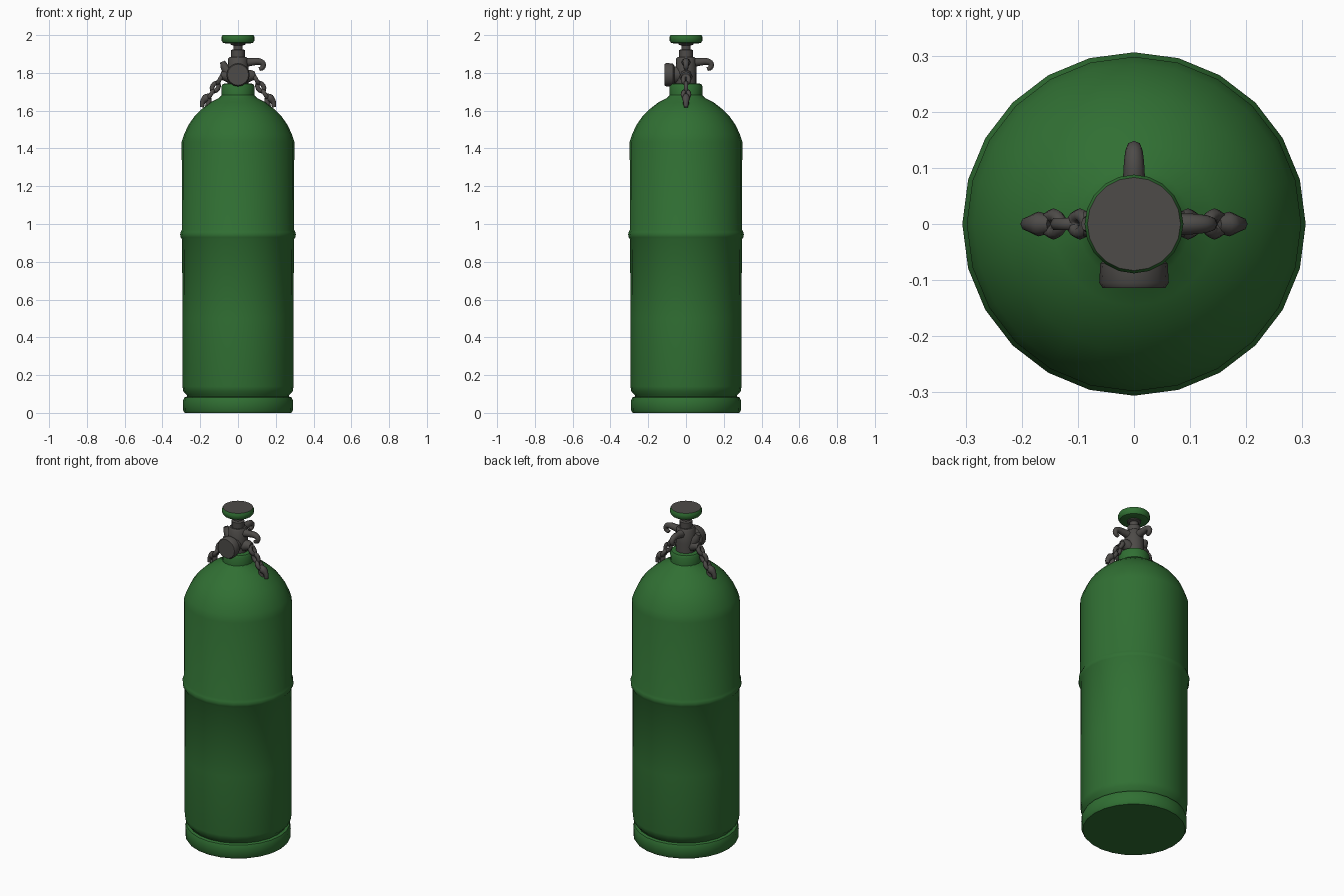
import bpy, bmesh, math
from mathutils import Vector, Matrix

cube = bpy.data.objects.get("Cube")
if cube:
    bpy.data.objects.remove(cube, do_unlink=True)


def material(name, rgb):
    m = bpy.data.materials.new(name)
    m.use_nodes = True
    m.diffuse_color = (*rgb, 1)
    bsdf = next(n for n in m.node_tree.nodes if n.type == "BSDF_PRINCIPLED")
    bsdf.inputs["Base Color"].default_value = (*rgb, 1)
    bsdf.inputs["Roughness"].default_value = 0.7
    return m


GREEN = material("bottle green", (0.03, 0.16, 0.033))
GREY = material("dark metal", (0.075, 0.07, 0.065))


def finish(name, bm, mats, angle=40):
    bmesh.ops.recalc_face_normals(bm, faces=bm.faces[:])
    mesh = bpy.data.meshes.new(name)
    bm.to_mesh(mesh)
    bm.free()
    obj = bpy.data.objects.new(name, mesh)
    bpy.context.collection.objects.link(obj)
    for m in mats:
        mesh.materials.append(m)
    bpy.ops.object.select_all(action="DESELECT")
    obj.select_set(True)
    bpy.context.view_layer.objects.active = obj
    bpy.ops.object.shade_smooth_by_angle(angle=math.radians(angle))
    return obj


def lathe(name, profile, mats, sides=24, matrix=Matrix(), rule=None):
    """Revolve (radius, height) points about z and cap both ends."""
    bm = bmesh.new()
    rings = []
    for r, z in profile:
        rings.append([bm.verts.new((r * math.cos(a), r * math.sin(a), z))
                      for a in (math.tau * i / sides for i in range(sides))])
    for low, high in zip(rings, rings[1:]):
        for i in range(sides):
            j = (i + 1) % sides
            bm.faces.new((low[i], low[j], high[j], high[i]))
    bm.faces.new(rings[0][::-1])
    bm.faces.new(rings[-1])
    bm.normal_update()
    if rule:
        for f in bm.faces:
            f.material_index = rule(f)
    bm.transform(matrix)
    return finish(name, bm, mats)


def tube(name, points, sides=8):
    """Bent bar through (x, y, z, radius) points, as a smooth curve made mesh."""
    curve = bpy.data.curves.new(name, "CURVE")
    curve.dimensions = "3D"
    curve.bevel_depth = 1
    curve.bevel_resolution = sides // 4
    curve.use_fill_caps = True
    curve.resolution_u = 4
    spline = curve.splines.new("BEZIER")
    spline.bezier_points.add(len(points) - 1)
    for bp, (x, y, z, r) in zip(spline.bezier_points, points):
        bp.co = (x, y, z)
        bp.radius = r
        bp.handle_left_type = bp.handle_right_type = "AUTO"
    helper = bpy.data.objects.new(name + " path", curve)
    bpy.context.collection.objects.link(helper)
    bm = bmesh.new()
    bm.from_mesh(helper.to_mesh())
    bpy.data.objects.remove(helper, do_unlink=True)
    return finish(name, bm, [GREY], 60)


def link(name, start, end, width, thick, twist):
    """Stretched ring joining two points, turned about its own length."""
    start, end = Vector(start), Vector(end)
    bm = bmesh.new()
    half = (end - start).length / 2 + thick
    steps, sides = 12, 6
    grid = []
    for i in range(steps):
        a = math.tau * i / steps
        ring = []
        for k in range(sides):
            b = math.tau * k / sides
            out = thick * math.cos(b)
            ring.append(bm.verts.new(((half - thick + out) * math.cos(a),
                                      (width - thick + out) * math.sin(a),
                                      thick * math.sin(b))))
        grid.append(ring)
    for i in range(steps):
        a, b = grid[i], grid[(i + 1) % steps]
        for k in range(sides):
            j = (k + 1) % sides
            bm.faces.new((a[k], b[k], b[j], a[j]))
    turn = (end - start).to_track_quat("X", "Z").to_matrix().to_4x4()
    bm.transform(Matrix.Translation((start + end) / 2) @ turn
                 @ Matrix.Rotation(twist, 4, "X"))
    return finish(name, bm, [GREY], 80)


# Tank: shell with domed shoulder and rolled rib
lathe("tank_shell", [
    (0.26, 0.07), (0.272, 0.095), (0.29, 0.115), (0.294, 0.14), (0.294, 0.5),
    (0.296, 0.918), (0.304, 0.93), (0.306, 0.945), (0.303, 0.958),
    (0.297, 0.97), (0.298, 1.435), (0.285, 1.475), (0.262, 1.525),
    (0.229, 1.572), (0.19, 1.61), (0.145, 1.645), (0.1, 1.668),
    (0.085, 1.685)], [GREEN])
lathe("base_ring", [(0.282, 0), (0.29, 0.012), (0.291, 0.065), (0.284, 0.082),
                    (0.262, 0.088)], [GREEN])
lathe("neck_collar", [(0.09, 1.66), (0.086, 1.69), (0.087, 1.73), (0.08, 1.742),
                      (0.05, 1.745)], [GREEN], 20)

# Valve: body, stem and handwheel
lathe("valve_body", [(0.056, 1.73), (0.056, 1.80), (0.052, 1.875),
                     (0.044, 1.885)], [GREY], 16)
lathe("valve_stem", [(0.036, 1.87), (0.036, 1.92), (0.025, 1.925), (0.025, 1.945),
                     (0.04, 1.95), (0.04, 1.965)], [GREY], 12)
lathe("handwheel", [(0.06, 1.955), (0.08, 1.96), (0.088, 1.972), (0.088, 1.99),
                    (0.083, 2.0)], [GREEN, GREY], 20,
      rule=lambda f: int(f.normal.z > 0.9))

# Front outlet
to_front = Matrix.Translation((0, 0, 1.79)) @ Matrix.Rotation(math.pi / 2, 4, "X")
lathe("front_outlet", [(0.045, 0.02), (0.045, 0.06), (0.06, 0.07), (0.062, 0.105),
                       (0.056, 0.114)], [GREY], 16, to_front)

# Curled hooks on the left and back of the valve
for name, angle in (("left_hook", 0), ("back_hook", math.pi / 2)):
    c, s = math.cos(angle), math.sin(angle)
    path = [(0.03, 1.855, 0.026), (0.075, 1.858, 0.02), (0.11, 1.86, 0.018),
            (0.132, 1.848, 0.015), (0.13, 1.828, 0.013), (0.112, 1.82, 0.01)]
    tube(name, [(d * c, d * s, z, r) for d, z, r in path])

# Side lugs, chains and end clips
stops = [(0.085, 1.785), (0.108, 1.745), (0.132, 1.705), (0.155, 1.668)]
for side, sx in (("left", 1), ("right", -1)):
    tube(side + "_lug", [(sx * 0.03, 0, 1.775, 0.036), (sx * 0.06, 0, 1.785, 0.032),
                         (sx * 0.09, 0, 1.785, 0.022)])
    for i, (a, b) in enumerate(zip(stops, stops[1:])):
        link(f"{side}_chain_link_{i + 1}", (sx * a[0], 0, a[1]), (sx * b[0], 0, b[1]),
             0.028, 0.0125, math.pi / 2 * (i % 2))
    tube(side + "_clip", [(sx * 0.148, 0, 1.678, 0.016), (sx * 0.17, 0, 1.665, 0.022),
                          (sx * 0.187, 0, 1.645, 0.014), (sx * 0.191, 0, 1.618, 0.011)])
    tube(side + "_clip_tongue", [(sx * 0.16, 0, 1.67, 0.016),
                                 (sx * 0.155, 0, 1.645, 0.016),
                                 (sx * 0.162, 0, 1.615, 0.014)])
tube("right_lug_tip", [(-0.05, 0, 1.80, 0.028), (-0.07, 0, 1.83, 0.022),
                       (-0.082, 0, 1.86, 0.014)])
